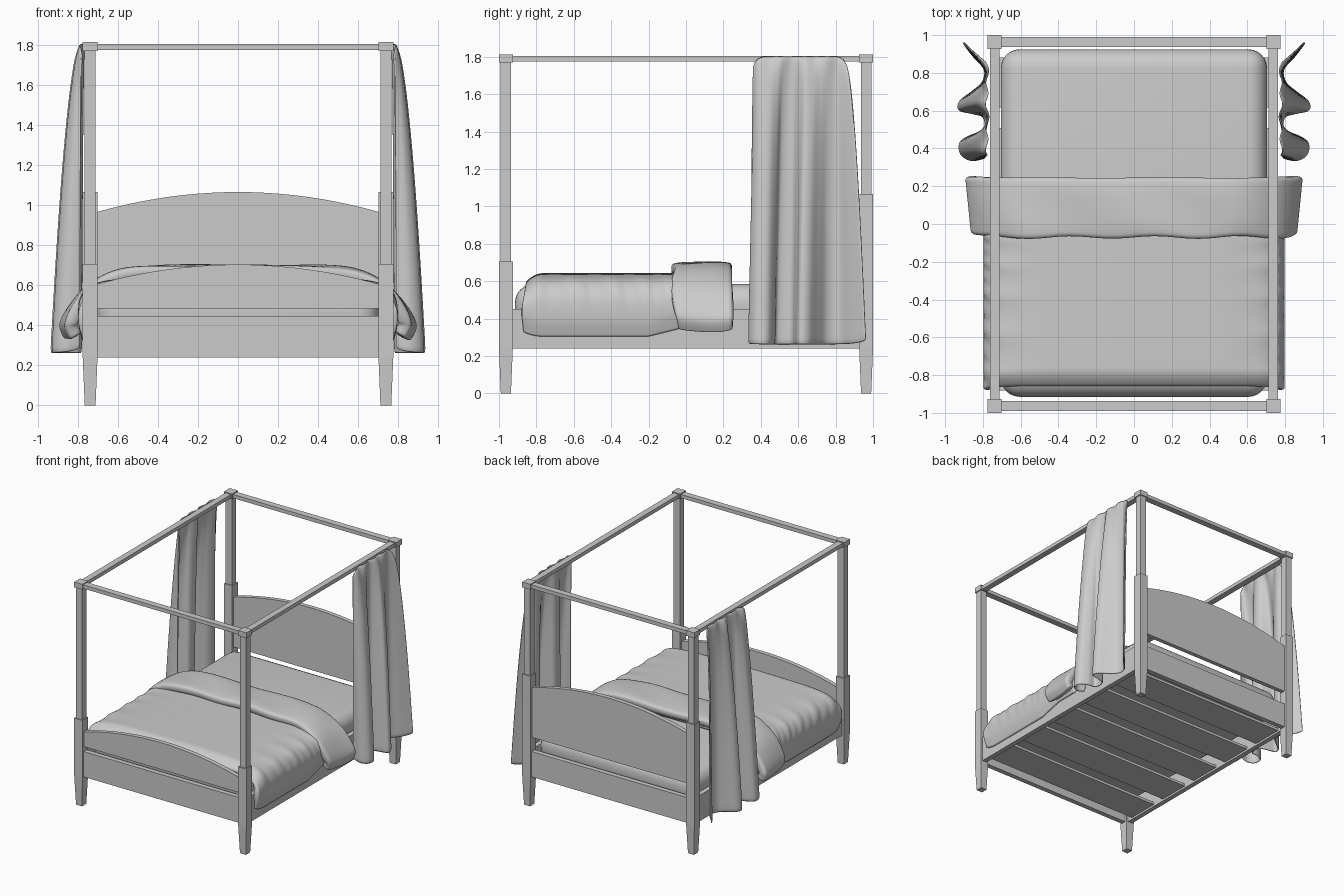
import bpy, bmesh, math

cube = bpy.data.objects.get("Cube")
if cube:
    bpy.data.objects.remove(cube)

grey = bpy.data.materials.new("plain grey")
grey.use_nodes = True
grey.diffuse_color = (0.6, 0.6, 0.6, 1)
grey.node_tree.nodes["Principled BSDF"].inputs["Base Color"].default_value = (0.6, 0.6, 0.6, 1)

POST_X, POST_Y = 0.738, 0.963


def finish(name, verts, faces, smooth=False):
    mesh = bpy.data.meshes.new(name)
    mesh.from_pydata(verts, [], faces)
    mesh.materials.append(grey)
    for p in mesh.polygons:
        p.use_smooth = smooth
    obj = bpy.data.objects.new(name, mesh)
    bpy.context.collection.objects.link(obj)
    return obj


def box(name, center, size, bevel=0, segments=1):
    bm = bmesh.new()
    bmesh.ops.create_cube(bm, size=1)
    for v in bm.verts:
        v.co = [c + a * s for c, a, s in zip(center, v.co, size)]
    if bevel:
        bmesh.ops.bevel(bm, geom=bm.edges[:], offset=bevel, segments=segments,
                        profile=0.5, affect='EDGES')
    obj = finish(name, [], [])
    bm.to_mesh(obj.data)
    bm.free()
    for p in obj.data.polygons:
        p.use_smooth = bevel > 0
    return obj


def square_post(name, x, y, profile):
    """Stack square rings of (height, half width)."""
    verts = [(x + a * h, y + b * h, z) for z, h in profile
             for a, b in ((-1, -1), (1, -1), (1, 1), (-1, 1))]
    faces = [(3, 2, 1, 0)]
    for r in range(len(profile) - 1):
        for k in range(4):
            n = (k + 1) % 4
            faces.append((4 * r + k, 4 * r + n, 4 * r + 4 + n, 4 * r + 4 + k))
    last = 4 * len(profile) - 4
    faces.append((last, last + 1, last + 2, last + 3))
    return finish(name, verts, faces)


def arched_board(name, y, low, side, middle, half=0.705, thick=0.035, steps=20):
    outline = [(-half, low), (half, low)]
    for i in range(steps + 1):
        u = 1 - 2 * i / steps
        outline.append((u * half, middle - (middle - side) * u * u))
    n = len(outline)
    verts = [(x, y + d * thick / 2, z) for d in (-1, 1) for x, z in outline]
    faces = [tuple(range(n)), tuple(reversed(range(n, 2 * n)))]
    faces += [(i, i + n, (i + 1) % n + n, (i + 1) % n) for i in range(n)]
    return finish(name, verts, faces)


def spline(points, t):
    """Catmull-Rom point at t in 0..1."""
    f = t * (len(points) - 1)
    i = min(int(f), len(points) - 2)
    f -= i
    get = lambda k: points[max(0, min(len(points) - 1, k))]
    return [0.5 * (2 * b + (c - a) * f + (2 * a - 5 * b + 4 * c - d) * f * f
                   + (3 * b - a - 3 * c + d) * f ** 3)
            for a, b, c, d in zip(get(i - 1), get(i), get(i + 1), get(i + 2))]


def cloth(name, cols, rows, place, thick, offset):
    """Thick soft sheet from a function of (s, t)."""
    verts = [place(i / cols, j / rows) for i in range(cols + 1) for j in range(rows + 1)]
    r = rows + 1
    faces = [(i * r + j, i * r + j + 1, (i + 1) * r + j + 1, (i + 1) * r + j)
             for i in range(cols) for j in range(rows)]
    obj = finish(name, verts, faces, True)
    solid = obj.modifiers.new("thickness", 'SOLIDIFY')
    solid.thickness, solid.offset = thick, offset
    sub = obj.modifiers.new("soften", 'SUBSURF')
    sub.levels = sub.render_levels = 1
    return obj


# Posts with tapered feet and square caps
for label, sy, collar in (("front", -1, 0.705), ("back", 1, 1.065)):
    for side, sx in (("left", 1), ("right", -1)):
        square_post(f"{label}_{side}_post", sx * POST_X, sy * POST_Y,
                    [(0, 0.027), (0.24, 0.037), (collar, 0.037), (collar, 0.028),
                     (1.77, 0.028), (1.77, 0.037), (1.813, 0.037)])
    # Canopy cross bar and lower end rail
    box(f"{label}_canopy_bar", (0, sy * POST_Y, 1.79), (1.42, 0.052, 0.03))
    box(f"{label}_end_rail", (0, sy * POST_Y, 0.343), (1.42, 0.04, 0.206))

# Long canopy bars and side rails
for side, sx in (("left", 1), ("right", -1)):
    box(f"{side}_canopy_bar", (sx * POST_X, 0, 1.79), (0.05, 1.87, 0.03))
    box(f"{side}_side_rail", (sx * POST_X, 0, 0.345), (0.04, 1.87, 0.21))

arched_board("headboard", POST_Y, 0.56, 0.965, 1.065)
arched_board("footboard", -POST_Y, 0.485, 0.605, 0.703)

# Slats under the mattress
for i in range(5):
    box(f"slat_{i + 1}", (0, (i - 2) * 0.375, 0.267), (1.45, 0.265, 0.022))

box("mattress", (0, 0.005, 0.467), (1.41, 1.84, 0.234), 0.1, 6)

# Blanket hanging over both sides
BLANKET = [(0.77, 0.3), (0.795, 0.4), (0.783, 0.52), (0.715, 0.603), (0.55, 0.634), (0.28, 0.641), (0, 0.643)]
FOLD = [(0.855, 0.322), (0.882, 0.4), (0.83, 0.51), (0.745, 0.602), (0.6, 0.675), (0.4, 0.698), (0, 0.697)]


def mirrored(half):
    return half + [(-x, z) for x, z in reversed(half[:-1])]


def blanket(s, t):
    x, z = spline(mirrored(BLANKET), s)
    y = -0.868 + 1.07 * t
    flank = max(0, abs(x) - 0.5) / 0.29
    crest = math.exp(-((z - 0.56) / 0.1) ** 2)
    wave = math.sin(38 * y + 9 * z + 2 * math.sin(5 * y))
    x += math.copysign(0.009 * flank * crest * wave, x)
    z += 0.006 * flank * crest * wave
    # Front edge sinks over the mattress end, hem corners lift
    drop = max(0, (-0.77 - y) / 0.1)
    height = max(0, min(1, (z - 0.35) / 0.25))
    z -= 0.055 * drop * drop * height
    z += (1 - height) * (0.025 * drop * drop + 0.05 * max(0, min(1, (y + 0.2) / 0.2)))
    return x, y + 0.012 * math.sin(11 * z) * (1 - t) ** 8, z


def fold(s, t):
    x, z = spline(mirrored(FOLD), s)
    down = max(0, (0.66 - z) / 0.34)
    front = -0.078 + 0.035 * down * down + 0.008 * math.sin(14 * x)
    y = front + (0.252 - front) * t
    x *= 1 + 0.045 * (t - 0.6) * down
    ends = (2 * t - 1) ** 4
    z += 0.003 - 0.012 * ends * (1 - down) + 0.012 * ends * down + 0.004 * math.sin(9 * x + 5 * t)
    return x, y, z


cloth("blanket", 64, 56, blanket, 0.045, -1)
cloth("turned_blanket_fold", 64, 12, fold, 0.065, -1)

# Curtains: gathered at the bar, opening into deep folds at the hem
HEM = [(0.79, 0.352), (0.86, 0.338), (0.915, 0.37), (0.92, 0.43), (0.86, 0.468), (0.8, 0.475),
       (0.785, 0.52), (0.8, 0.57), (0.86, 0.588), (0.925, 0.605), (0.92, 0.65), (0.855, 0.7),
       (0.8, 0.75), (0.79, 0.82), (0.85, 0.89), (0.905, 0.962)]


def curtain(sx):
    def place(s, t):
        hx, hy = spline(HEM, s)
        top_x = 0.778 + 0.008 * math.sin(s * 26)
        top_y = 0.36 + 0.5 * s
        x = top_x + (hx - top_x) * t ** 0.52
        y = top_y + (hy - top_y) * t ** 0.6
        corner = 0.05 * abs(2 * s - 1) ** 12
        return sx * x, y, 1.805 - corner * (1 - t) - 1.545 * t + 0.5 * corner * t ** 20
    return place


for side, sx in (("left", 1), ("right", -1)):
    cloth(f"{side}_curtain", 90, 28, curtain(sx), 0.012, 0)
